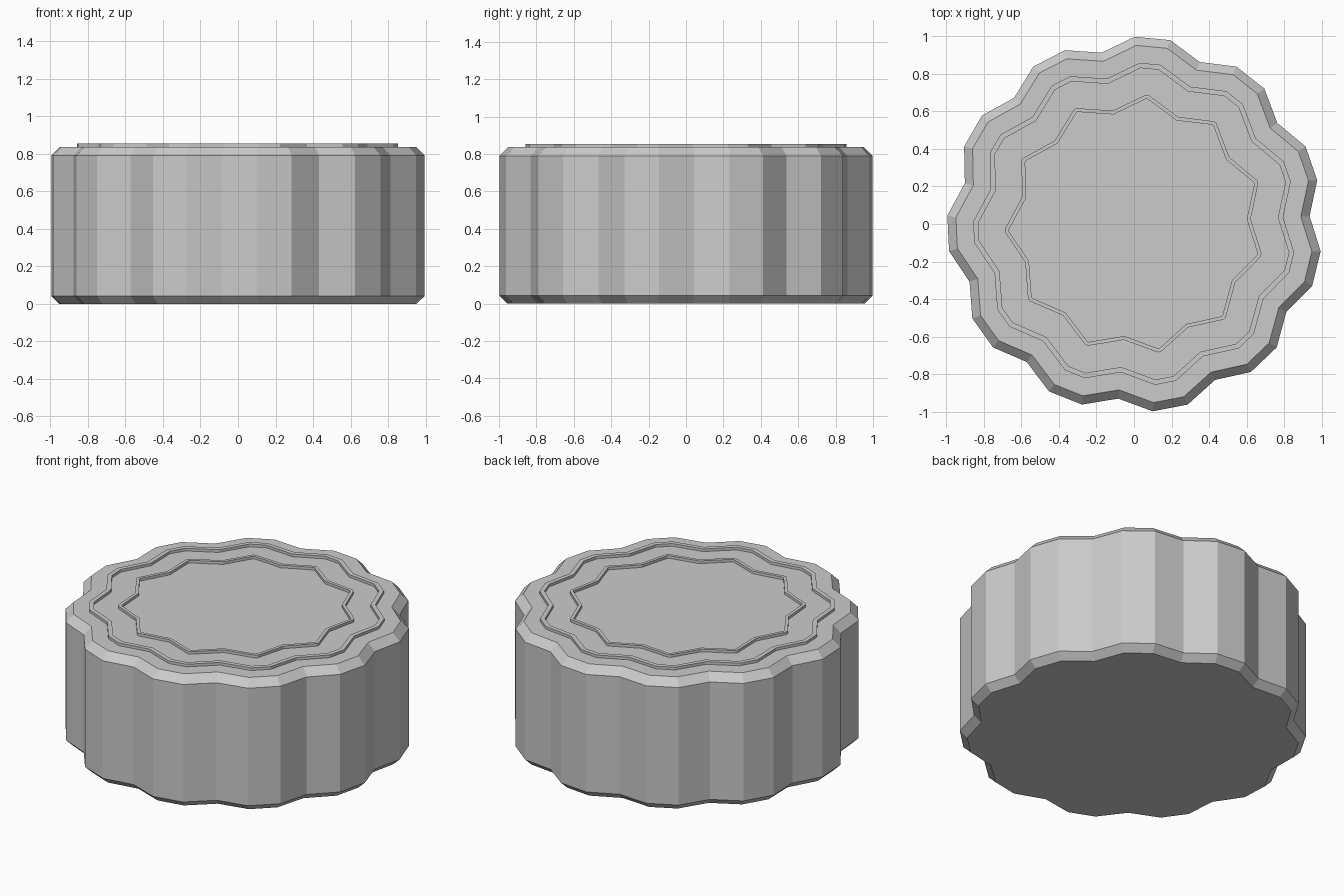
import bpy
import bmesh
import math

if "Cube" in bpy.data.objects:
    bpy.data.objects.remove(bpy.data.objects["Cube"])

LOBES = 11
STEP = 2 * math.pi / LOBES
CX, CY = 0.0045, -0.0025


# Scalloped outline, offset inward by d (two peak points and one valley per lobe)
def outline(d):
    peak = 0.9955 - d
    half = max(0.004, 0.095 - 0.285 * d)
    valley = 0.932 - 1.037 * d
    pts = []
    for i in range(LOBES):
        a = math.radians(84.55) + i * STEP
        c, s = math.cos(a), math.sin(a)
        for t in (-half, half):
            pts.append((peak * c - t * s + CX, peak * s + t * c + CY))
        b = a + STEP / 2
        pts.append((valley * math.cos(b) + CX, valley * math.sin(b) + CY))
    return pts


# Skin a list of (inset, height) outlines, capped or closed into a ring
def loft(name, profile, closed=False):
    bm = bmesh.new()
    rings = [[bm.verts.new((x, y, z)) for x, y in outline(d)] for d, z in profile]
    pairs = list(zip(rings, rings[1:]))
    if closed:
        pairs.append((rings[-1], rings[0]))
    for lo, hi in pairs:
        n = len(lo)
        for i in range(n):
            j = (i + 1) % n
            bm.faces.new((lo[i], lo[j], hi[j], hi[i]))
    if not closed:
        bm.faces.new(rings[0][::-1])
        bm.faces.new(rings[-1])
    bmesh.ops.recalc_face_normals(bm, faces=bm.faces[:])
    mesh = bpy.data.meshes.new(name)
    bm.to_mesh(mesh)
    bm.free()
    obj = bpy.data.objects.new(name, mesh)
    bpy.context.collection.objects.link(obj)
    return obj


# Fluted body with bevelled rims
loft("cap_body", [(0.042, 0), (0, 0.042), (0, 0.79), (0.045, 0.837)])

# Two thin raised ridges on the top face
for name, outer, inner in (("outer_ridge", 0.136, 0.163), ("inner_ridge", 0.303, 0.323)):
    loft(name, [(outer, 0.83), (outer, 0.854), (inner, 0.854), (inner, 0.83)], closed=True)
